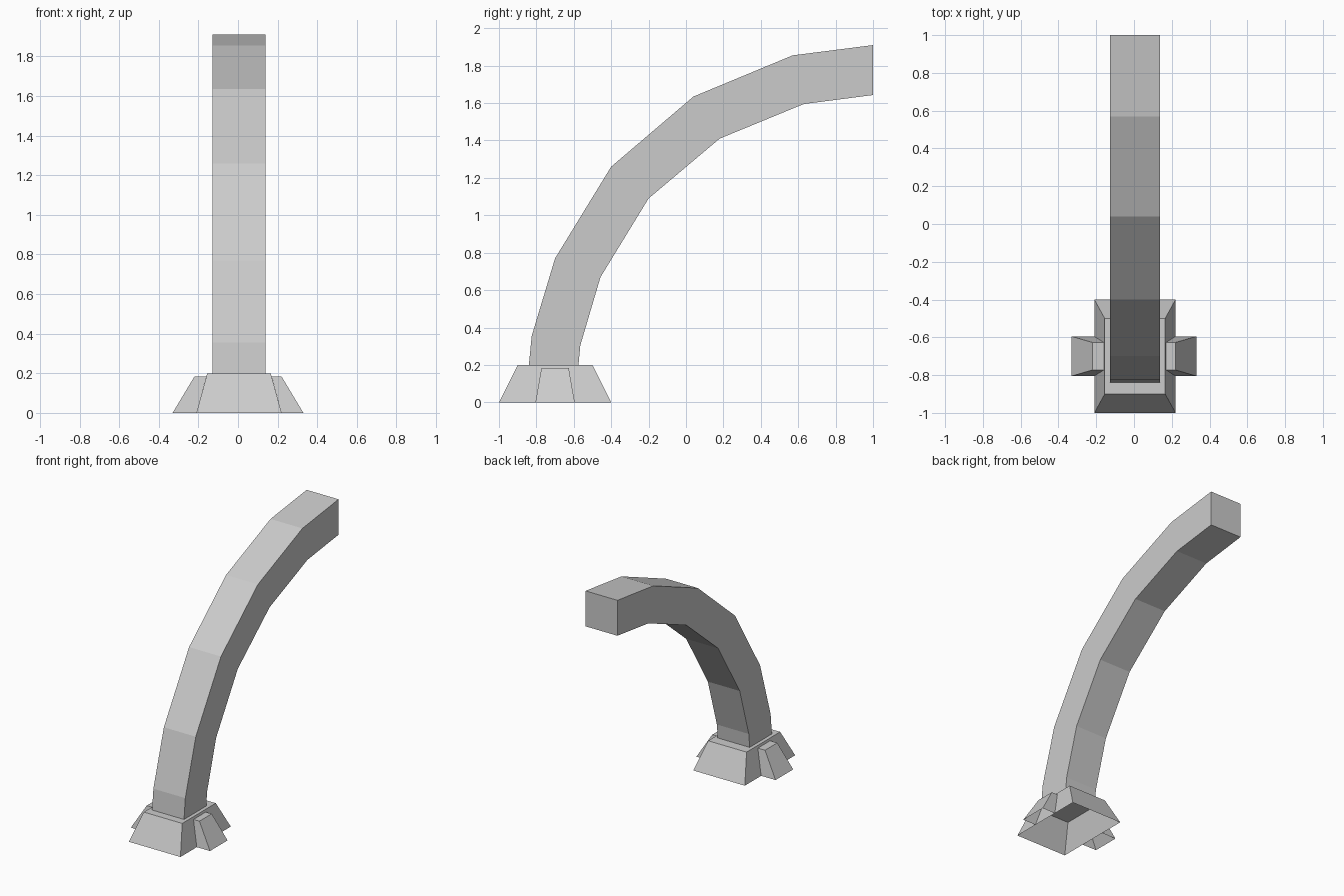
import bpy
import bmesh

cube = bpy.data.objects.get("Cube")
if cube:
    bpy.data.objects.remove(cube, do_unlink=True)

grey = bpy.data.materials.new("plain grey")
grey.use_nodes = True
colour = (0.6, 0.6, 0.6, 1)
grey.diffuse_color = colour
grey.node_tree.nodes["Principled BSDF"].inputs["Base Color"].default_value = colour

CX, CY = 0.005, -0.7   # centre of the base


def loft(name, rings, cap_start=False, cap_end=True):
    """Skin a list of four-cornered rings into a flat-faced shell."""
    bm = bmesh.new()
    loops = [[bm.verts.new(p) for p in ring] for ring in rings]
    for a, b in zip(loops, loops[1:]):
        for i in range(4):
            j = (i + 1) % 4
            bm.faces.new((a[i], a[j], b[j], b[i]))
    if cap_start:
        bm.faces.new(loops[0][::-1])
    if cap_end:
        bm.faces.new(loops[-1])
    bmesh.ops.recalc_face_normals(bm, faces=bm.faces)
    mesh = bpy.data.meshes.new(name)
    bm.to_mesh(mesh)
    bm.free()
    mesh.materials.append(grey)
    obj = bpy.data.objects.new(name, mesh)
    bpy.context.collection.objects.link(obj)
    return obj


def rect(x0, x1, half_y, z):
    return [(x0, CY - half_y, z), (x1, CY - half_y, z),
            (x1, CY + half_y, z), (x0, CY + half_y, z)]


# Hollow tapered base, open underneath
loft("base", [rect(CX - 0.215, CX + 0.215, 0.3, 0),
              rect(CX - 0.16, CX + 0.16, 0.2, 0.2)])

# Tapered feet leaning against both sides of the base
for side, name in ((1, "left_foot"), (-1, "right_foot")):
    rings = [rect(CX + side * 0.215, side * 0.33, 0.105, 0),
             rect(CX + side * 0.165, side * 0.22, 0.073, 0.183)]
    foot = loft(name, rings)
    # Leave the joint with the base open
    bm = bmesh.new()
    bm.from_mesh(foot.data)
    bm.normal_update()
    joint = [f for f in bm.faces if f.normal.x * side < -0.5]
    bmesh.ops.delete(bm, geom=joint, context='FACES_ONLY')
    bm.to_mesh(foot.data)
    bm.free()

# Square curved arm, given by its outer and inner outline
outer = [(-0.84, 0.2), (-0.825, 0.355), (-0.70, 0.77), (-0.40, 1.26),
         (0.04, 1.635), (0.57, 1.855), (1, 1.91)]
inner = [(-0.575, 0.2), (-0.565, 0.305), (-0.457, 0.67), (-0.2, 1.09),
         (0.18, 1.41), (0.63, 1.595), (1, 1.643)]
half = 0.133
loft("curved_arm", [[(CX - half, *o), (CX + half, *o),
                     (CX + half, *i), (CX - half, *i)]
                    for o, i in zip(outer, inner)])
